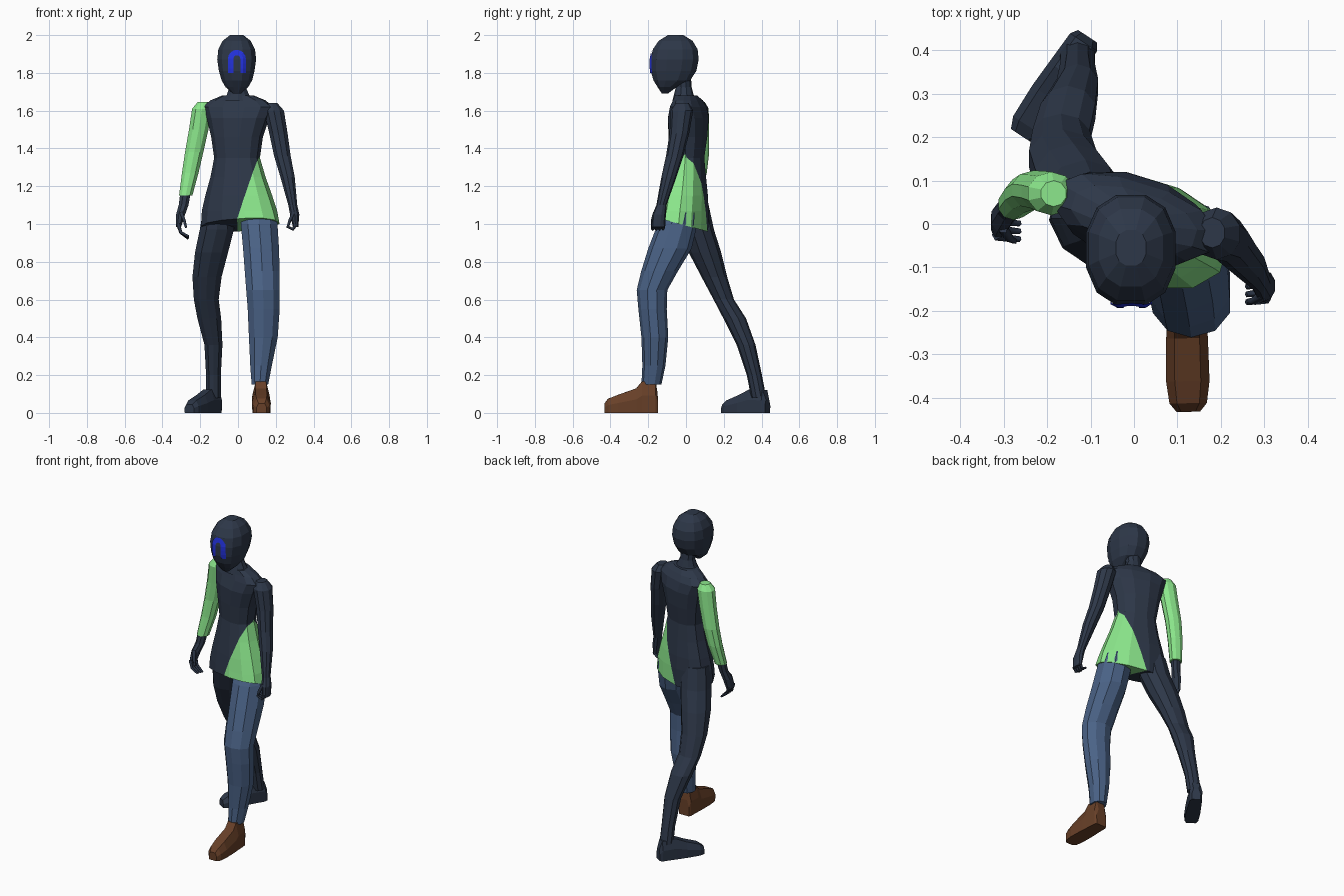
import bpy, bmesh, math
from mathutils import Vector


def material(name, r, g, b):
    lin = lambda c: ((c / 255 + 0.055) / 1.055) ** 2.4
    m = bpy.data.materials.new(name)
    m.diffuse_color = (lin(r), lin(g), lin(b), 1)
    return m


DARK = material("dark slate", 45, 55, 72)
GREEN = material("light green", 144, 238, 144)
JEANS = material("denim blue", 74, 98, 134)
BROWN = material("shoe brown", 104, 64, 40)
BLUE = material("bright blue", 35, 50, 220)


def finish(bm, name, *mats):
    bmesh.ops.recalc_face_normals(bm, faces=bm.faces)
    me = bpy.data.meshes.new(name)
    bm.to_mesh(me)
    bm.free()
    ob = bpy.data.objects.new(name, me)
    bpy.context.collection.objects.link(ob)
    for m in mats:
        me.materials.append(m)
    return ob


def skin(loops):
    """Bridge closed loops of points and cap both ends."""
    bm = bmesh.new()
    rows = [[bm.verts.new(p) for p in lp] for lp in loops]
    n = len(rows[0])
    for a, b in zip(rows, rows[1:]):
        for i in range(n):
            j = (i + 1) % n
            bm.faces.new((a[i], a[j], b[j], b[i]))
    bm.faces.new(rows[0])
    bm.faces.new(rows[-1])
    return bm


def loft(rings, n=10, yaw=0.0, power=2.0, tilt=None):
    """Rings are (z, cx, cy, rx, ry); tilt slopes the first ring along y."""
    loops = []
    c, s = math.cos(yaw), math.sin(yaw)
    for k, (z, cx, cy, rx, ry) in enumerate(rings):
        lp = []
        for i in range(n):
            t = math.tau * (i + 0.5) / n
            u, v = math.cos(t), math.sin(t)
            u = math.copysign(abs(u) ** (2 / power), u) * rx
            v = math.copysign(abs(v) ** (2 / power), v) * ry
            x, y = cx + u * c - v * s, cy + u * s + v * c
            dz = tilt * (y - cy) if tilt and k == 0 else 0
            lp.append((x, y, z + dz))
        loops.append(lp)
    return skin(loops)


def foot(name, mat, heel, toe, sections):
    """Sections run heel to toe: (fraction, half width, height)."""
    heel, toe = Vector(heel), Vector(toe)
    side = (toe - heel).normalized().cross(Vector((0, 0, 1)))
    loops = []
    for f, w, h in sections:
        p = heel.lerp(toe, f)
        loops.append([p + side * w * a + Vector((0, 0, h * b)) for a, b in
                      ((-0.95, 0), (-1, 0.55), (-0.6, 1), (0.6, 1), (1, 0.55), (0.95, 0))])
    finish(skin(loops), name, mat)


def finger(name, points, r):
    cu = bpy.data.curves.new(name, 'CURVE')
    cu.dimensions = '3D'
    cu.bevel_depth, cu.bevel_resolution, cu.use_fill_caps = r, 0, True
    sp = cu.splines.new('POLY')
    sp.points.add(len(points) - 1)
    for i, p in enumerate(points):
        sp.points[i].co = (*p, 1)
        sp.points[i].radius = 1 - 0.2 * i
    cu.materials.append(DARK)
    ob = bpy.data.objects.new(name, cu)
    bpy.context.collection.objects.link(ob)
    bpy.ops.object.select_all(action='DESELECT')
    ob.select_set(True)
    bpy.context.view_layer.objects.active = ob
    bpy.ops.object.convert(target='MESH')


# Torso, twisted, with a green shirt tail over the left hip
bm = loft([(0.995, 0.012, -0.015, 0.212, 0.122), (1.07, 0.008, -0.01, 0.203, 0.12),
           (1.15, 0.004, -0.005, 0.18, 0.113), (1.25, 0, 0, 0.147, 0.1),
           (1.35, -0.005, 0.005, 0.122, 0.087), (1.46, -0.005, 0.01, 0.138, 0.097),
           (1.56, 0, 0.012, 0.168, 0.1), (1.62, 0, 0.015, 0.195, 0.082),
           (1.655, 0, 0.01, 0.15, 0.066), (1.68, 0, 0, 0.085, 0.056)],
          n=12, yaw=math.radians(-17), power=2.3, tilt=-0.27)
line_point, line_normal = Vector((0, -0.13, 1.04)), Vector((0.31, -0.03, -0.1))
bmesh.ops.bisect_plane(bm, geom=bm.verts[:] + bm.edges[:] + bm.faces[:],
                       plane_co=line_point, plane_no=line_normal)
for f in bm.faces:
    m = f.calc_center_median()
    f.material_index = int(m.z < 1.37 and (m - line_point).dot(line_normal) > 0)
finish(bm, "torso", DARK, GREEN)

# Neck and head
finish(loft([(1.65, 0, -0.01, 0.09, 0.062), (1.685, 0, -0.012, 0.062, 0.052),
             (1.725, -0.003, -0.012, 0.045, 0.042), (1.8, -0.005, -0.02, 0.05, 0.045)]),
       "neck", DARK)
head = finish(loft([(1.69, -0.006, -0.112, 0.022, 0.016), (1.725, -0.006, -0.1, 0.062, 0.052),
                    (1.76, -0.006, -0.075, 0.083, 0.1), (1.81, -0.007, -0.066, 0.097, 0.124),
                    (1.87, -0.007, -0.06, 0.106, 0.131), (1.925, -0.007, -0.057, 0.1, 0.122),
                    (1.97, -0.007, -0.055, 0.076, 0.092), (2.0, -0.007, -0.055, 0.036, 0.042)],
                   n=12, power=2.35), "head", DARK)

# Painted arch on the face, a thin strip laid on the head surface
bm = bmesh.new()
path = [(-1, 0, 1.8 + 0.025 * i) for i in range(3)]
path += [(-math.cos(math.pi * i / 8), math.sin(math.pi * i / 8), 1.875) for i in range(9)]
path += [(1, 0, 1.85 - 0.025 * i) for i in range(3)]
rows = [[bm.verts.new((-0.006 + r * u, -0.5, z + r * v)) for r in (0.017, 0.031, 0.045)]
        for u, v, z in path]
for a, b in zip(rows, rows[1:]):
    for i in range(2):
        bm.faces.new((a[i], b[i], b[i + 1], a[i + 1]))
arch = finish(bm, "face_arch", BLUE)
wrap = arch.modifiers.new("wrap", 'SHRINKWRAP')
wrap.target, wrap.wrap_method, wrap.wrap_mode = head, 'PROJECT', 'ABOVE_SURFACE'
wrap.use_project_y, wrap.use_positive_direction, wrap.offset = True, True, 0.006

# Right arm: green sleeve, bare forearm end and open hand
finish(loft([(1.645, -0.185, 0.07, 0.03, 0.03), (1.61, -0.19, 0.07, 0.056, 0.05),
             (1.5, -0.208, 0.075, 0.054, 0.047), (1.38, -0.232, 0.078, 0.051, 0.045),
             (1.27, -0.253, 0.068, 0.046, 0.042), (1.15, -0.277, 0.045, 0.037, 0.036)]),
       "right_sleeve", GREEN)
finish(loft([(1.17, -0.277, 0.045, 0.03, 0.028), (1.1, -0.288, 0.033, 0.028, 0.026),
             (1.05, -0.304, 0.015, 0.026, 0.036), (0.985, -0.315, 0, 0.015, 0.036)], n=8),
       "right_hand", DARK)

# Left arm and curled hand
finish(loft([(1.64, 0.18, -0.02, 0.03, 0.035), (1.6, 0.19, -0.022, 0.056, 0.06),
             (1.48, 0.214, -0.035, 0.051, 0.052), (1.36, 0.235, -0.06, 0.046, 0.046),
             (1.25, 0.262, -0.09, 0.04, 0.04), (1.1, 0.29, -0.13, 0.025, 0.027),
             (1.05, 0.3, -0.142, 0.026, 0.036), (0.985, 0.305, -0.147, 0.015, 0.036)]),
       "left_arm", DARK)

# Fingers and thumbs
for i in range(4):
    y = 0.027 - 0.018 * i
    finger("right_finger", [(-0.317, y, 1.0), (-0.303, y - 0.004, 0.955),
                            (-0.262, y - 0.008, 0.922 + 0.004 * i)], 0.011)
    y -= 0.145
    finger("left_finger", [(0.307, y, 1.0), (0.29, y - 0.004, 0.972),
                           (0.258, y - 0.008, 0.988)], 0.011)
finger("right_thumb", [(-0.3, -0.012, 1.06), (-0.285, -0.035, 1.02), (-0.275, -0.04, 0.98)], 0.012)
finger("left_thumb", [(0.295, -0.165, 1.06), (0.275, -0.178, 1.02), (0.265, -0.178, 0.99)], 0.012)

# Left leg stepping forward in jeans
finish(loft([(1.06, 0.11, -0.03, 0.09, 0.09), (1.0, 0.112, -0.045, 0.102, 0.105),
             (0.87, 0.122, -0.085, 0.1, 0.115), (0.75, 0.128, -0.14, 0.097, 0.097),
             (0.65, 0.132, -0.18, 0.093, 0.081), (0.55, 0.136, -0.177, 0.089, 0.075),
             (0.4, 0.134, -0.165, 0.08, 0.071), (0.25, 0.122, -0.17, 0.06, 0.061),
             (0.15, 0.116, -0.183, 0.046, 0.053)]), "left_jeans_leg", JEANS)

# Right leg trailing behind
finish(loft([(1.1, -0.1, 0.035, 0.085, 0.085), (0.97, -0.112, 0.06, 0.095, 0.088),
             (0.85, -0.14, 0.1, 0.092, 0.086), (0.72, -0.164, 0.15, 0.081, 0.068),
             (0.6, -0.168, 0.2, 0.069, 0.054), (0.5, -0.152, 0.258, 0.066, 0.06),
             (0.36, -0.13, 0.318, 0.05, 0.05), (0.2, -0.13, 0.362, 0.041, 0.04),
             (0.08, -0.13, 0.385, 0.042, 0.04)]), "right_leg", DARK)

# Shoe and bare foot
foot("left_shoe", BROWN, (0.12, -0.15, 0), (0.125, -0.432, 0),
     [(0, 0.036, 0.1), (0.04, 0.043, 0.17), (0.3, 0.046, 0.165), (0.4, 0.048, 0.13),
      (0.75, 0.05, 0.095), (0.93, 0.043, 0.075), (1, 0.027, 0.05)])
foot("right_foot", DARK, (-0.107, 0.432, 0), (-0.258, 0.202, 0),
     [(0, 0.026, 0.07), (0.06, 0.037, 0.12), (0.36, 0.041, 0.125), (0.6, 0.044, 0.095),
      (0.9, 0.042, 0.065), (1, 0.03, 0.045)])
